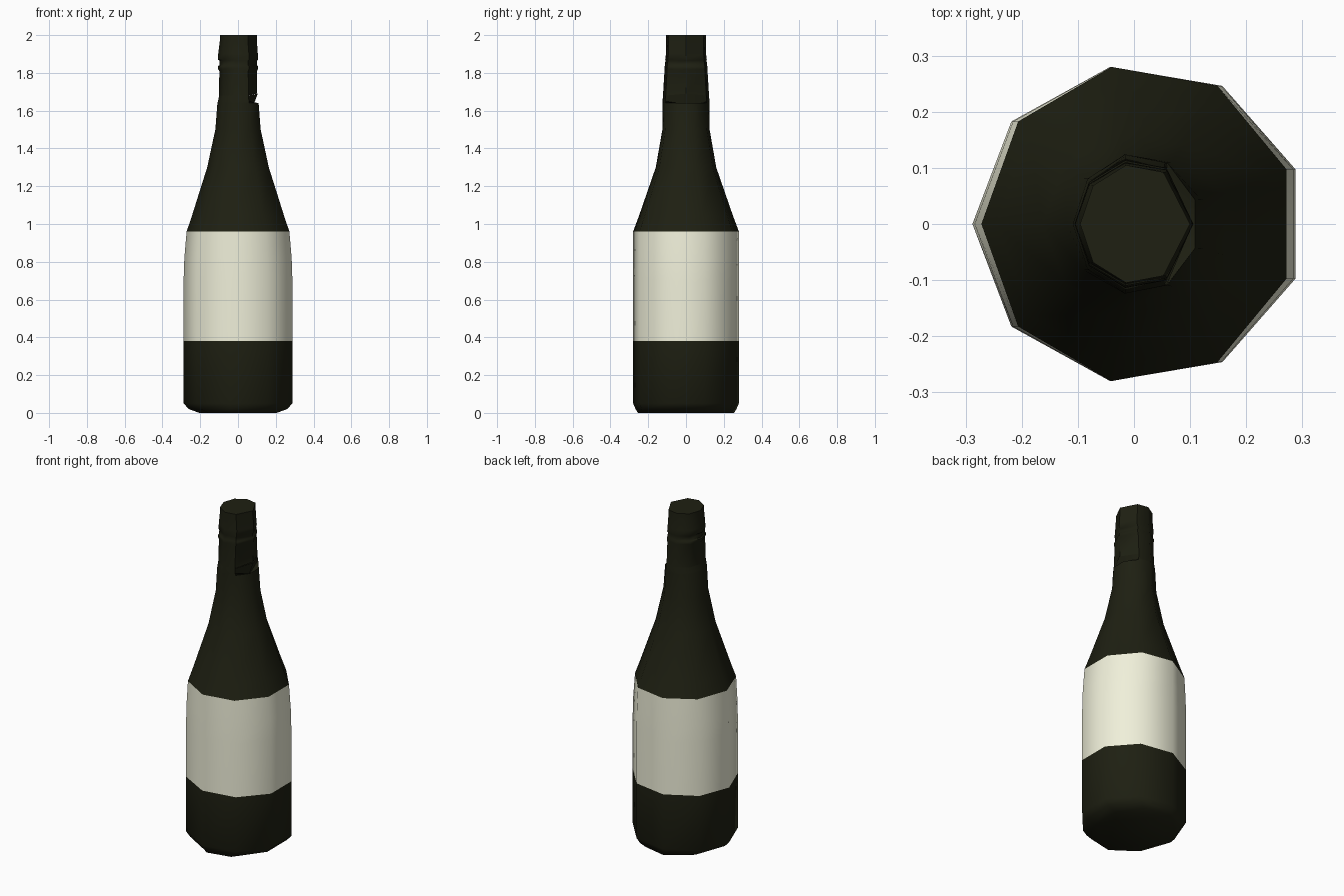
import bpy, bmesh
from math import cos, sin, radians

if "Cube" in bpy.data.objects:
    bpy.data.objects.remove(bpy.data.objects["Cube"])

ANGLES = [-20 + 40 * i for i in range(9)]      # nine sides, facet on the right


def material(name, rgb):
    m = bpy.data.materials.new(name)
    m.diffuse_color = (*rgb, 1)
    m.use_nodes = True
    m.node_tree.nodes["Principled BSDF"].inputs["Base Color"].default_value = m.diffuse_color
    return m


def ring(bm, z, rx, ry, notch=None):
    """Nine-sided ring; notch=(x, z) pinches the right facet to one point."""
    verts = []
    for a in ANGLES:
        x = rx * (2 * (cos(radians(a)) + 1) / 1.9397 - 1)
        y = ry * sin(radians(a)) / 0.985
        if notch and abs(a) == 20:
            verts.append(bm.verts.new((notch[0], 0, notch[1])))
        else:
            verts.append(bm.verts.new((x, y, z)))
    return verts


def loft(name, rows, mat, bottom=False, top=False):
    bm = bmesh.new()
    rings = [ring(bm, *r) for r in rows]
    for lo, hi in zip(rings, rings[1:]):
        for i in range(9):
            j = (i + 1) % 9
            bm.faces.new((lo[i], lo[j], hi[j], hi[i]))
    if bottom:
        bm.faces.new(rings[0][::-1])
    if top:
        bm.faces.new(rings[-1])
    bmesh.ops.remove_doubles(bm, verts=bm.verts, dist=1e-5)
    me = bpy.data.meshes.new(name)
    bm.to_mesh(me)
    bm.free()
    ob = bpy.data.objects.new(name, me)
    bpy.context.collection.objects.link(ob)
    me.materials.append(mat)
    bpy.ops.object.select_all(action='DESELECT')
    ob.select_set(True)
    bpy.context.view_layer.objects.active = ob
    bpy.ops.object.shade_smooth_by_angle(angle=radians(46))
    return ob


glass = material("dark_glass", (0.013, 0.014, 0.006))
paper = material("cream_paper", (0.87, 0.87, 0.70))

# base with rounded heel
loft("bottle_base", [(0, .205, .255), (.02, .26, .267), (.05, .288, .28),
                     (.38, .288, .28)], glass, bottom=True)

# paper label band
loft("label", [(.38, .288, .28), (.70, .288, .28), (.82, .284, .28),
               (.96, .272, .28)], paper)

# shoulder and lower neck, ending in the small notch on the right
loft("shoulder", [(.96, .272, .28), (1.04, .245, .25), (1.3, .163, .16), (1.5, .12, .125),
                  (1.64, .109, .124), (1.65, .106, .124, (.07, 1.6)),
                  (1.68, .10, .122, (.105, 1.69))], glass)

# upper neck with thread ridge, collar and closed mouth
neck = [(1.68, .10, .122), (1.81, .099, .114), (1.82, .106, .114), (1.835, .106, .113),
        (1.84, .099, .112), (1.865, .099, .109), (1.87, .106, .11), (1.9, .105, .106),
        (1.97, .096, .105), (2.0, .096, .105)]
loft("neck", [(z, x, y, (max(x, .1), max(z, 1.69))) for z, x, y in neck], glass, top=True)
